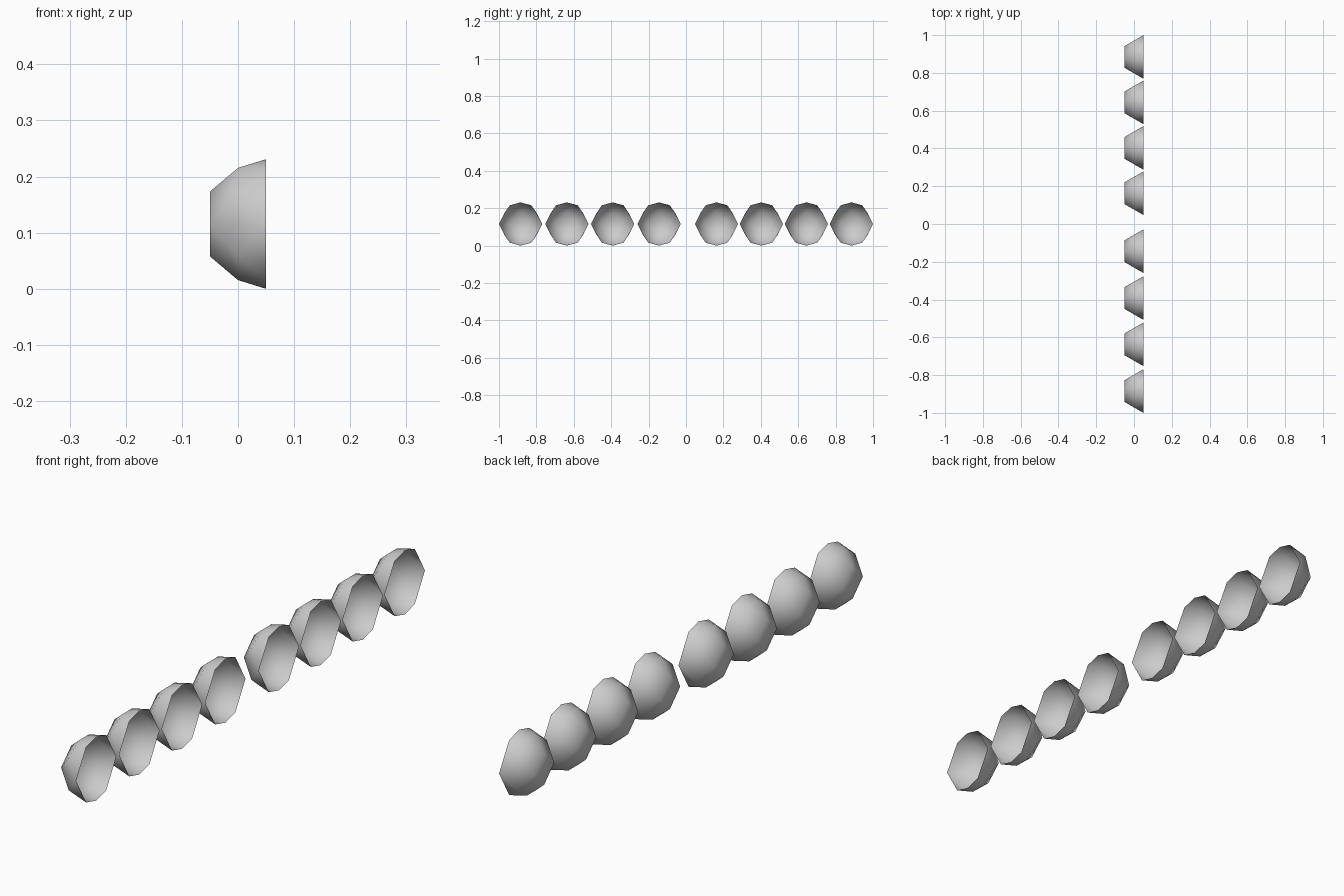
import bpy, bmesh
from math import sin, cos, radians

if "Cube" in bpy.data.objects:
    bpy.data.objects.remove(bpy.data.objects["Cube"])

R = 0.1155
DEPTH = R * cos(radians(30))


def ring(lat, start):
    """Six points around the vertical axis, keeping only the back (-x) half."""
    pts = []
    for i in range(6):
        a = radians(start + 60 * i)
        x = R * cos(radians(lat)) * cos(a)
        if x < 1e-5:
            pts.append((min(x, 0) if x < -1e-5 else 0.0,
                        R * cos(radians(lat)) * sin(a),
                        R * sin(radians(lat))))
    return pts


def cup_mesh():
    # half of a staggered low-poly sphere
    points = [(0, 0, R), (0, 0, -R)]
    for lat, start in ((60, 30), (30, 0), (0, 30), (-30, 0), (-60, 30)):
        points += ring(lat, start)
    bm = bmesh.new()
    for p in points:
        bm.verts.new(p)
    bmesh.ops.convex_hull(bm, input=bm.verts[:])
    bmesh.ops.recalc_face_normals(bm, faces=bm.faces[:])
    # open the mouth of the cup
    mouth = [f for f in bm.faces if all(abs(v.co.x) < 1e-5 for v in f.verts)]
    bmesh.ops.delete(bm, geom=mouth, context='FACES')
    for f in bm.faces:
        f.smooth = True
    me = bpy.data.meshes.new("cup")
    bm.to_mesh(me)
    bm.free()
    return me


# row of eight cups with a wider gap in the middle
mesh = cup_mesh()
for y in (-0.8845, -0.637, -0.392, -0.144, 0.163, 0.403, 0.644, 0.8845):
    cup = bpy.data.objects.new("cup", mesh)
    cup.location = (DEPTH / 2, y, R)
    bpy.context.collection.objects.link(cup)
